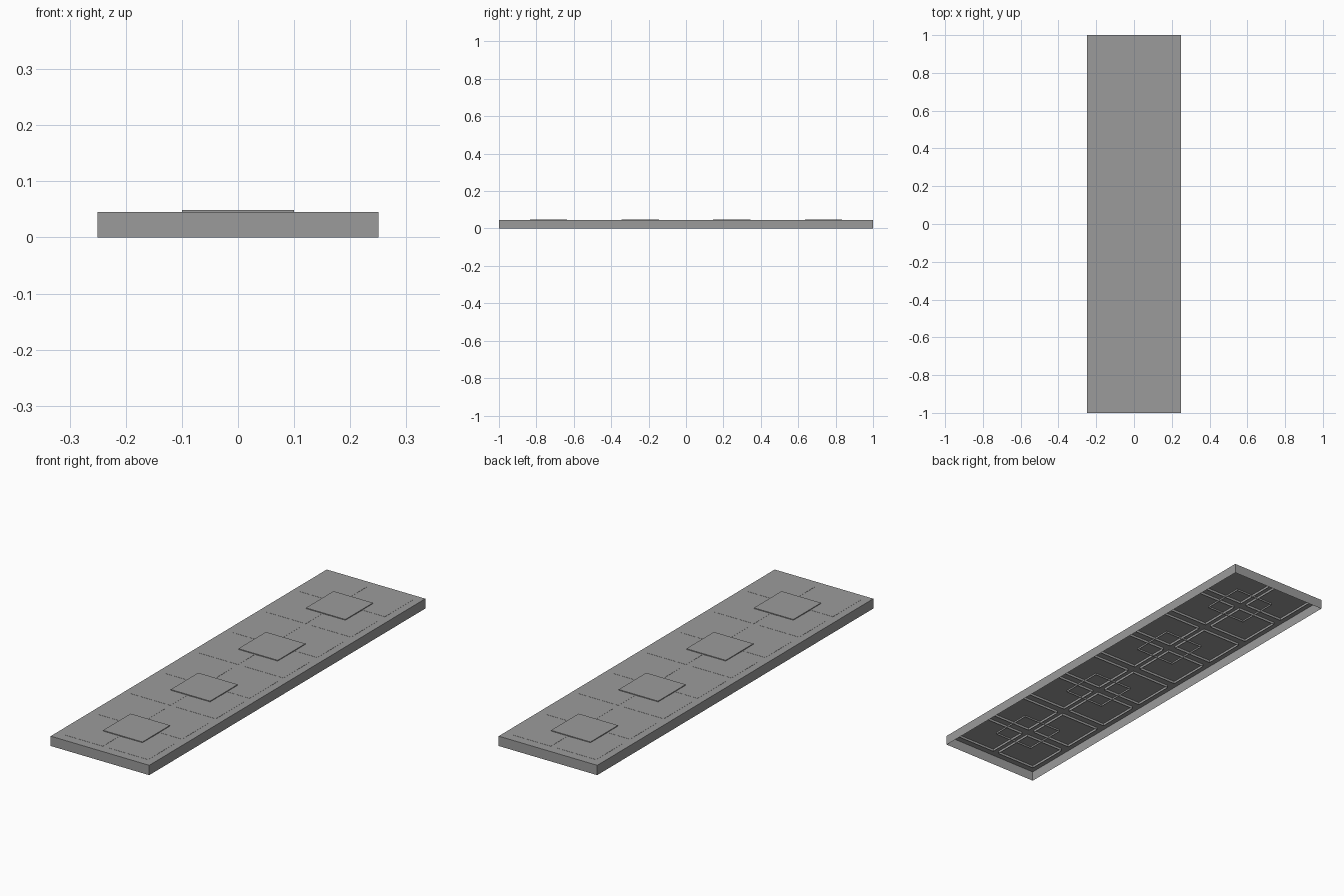
import bpy
import bmesh
from mathutils import Matrix, Vector

if "Cube" in bpy.data.objects:
    bpy.data.objects.remove(bpy.data.objects["Cube"], do_unlink=True)

grey = bpy.data.materials.new("plain_grey")
grey.use_nodes = True
grey.diffuse_color = (0.33, 0.33, 0.33, 1)
grey.node_tree.nodes["Principled BSDF"].inputs["Base Color"].default_value = grey.diffuse_color


def open_box(name, x, y, bottom, top, width, length):
    """Box of thin sheet with an open underside."""
    bm = bmesh.new()
    bmesh.ops.create_cube(bm, size=1)
    floor = [f for f in bm.faces if f.normal.z < -0.5]
    bmesh.ops.delete(bm, geom=floor, context="FACES")
    size = Matrix.Diagonal((width, length, top - bottom, 1))
    place = Matrix.Translation(Vector((x, y, (top + bottom) / 2)))
    bm.transform(place @ size)
    mesh = bpy.data.meshes.new(name)
    bm.to_mesh(mesh)
    bm.free()
    mesh.materials.append(grey)
    obj = bpy.data.objects.new(name, mesh)
    bpy.context.collection.objects.link(obj)
    return obj


SLAB_TOP = 0.045
TILE = 0.2
PITCH_X, PITCH_Y = 0.23, 0.245
DEPTH = 0.012

# Hollow slab
open_box("slab", 0, 0, 0, SLAB_TOP, 0.5, 2)

# Four groups: four nearly flush tiles under one raised centre tile
for group in range(4):
    cy = (group - 1.5) * 2 * PITCH_Y
    for sx in (-1, 1):
        for sy in (-1, 1):
            top = SLAB_TOP + 0.0006
            open_box("corner_tile", sx * PITCH_X / 2, cy + sy * PITCH_Y / 2,
                     top - DEPTH, top, TILE, TILE)
    top = SLAB_TOP + 0.004
    open_box("raised_tile", 0, cy, top - DEPTH, top, TILE, TILE)
